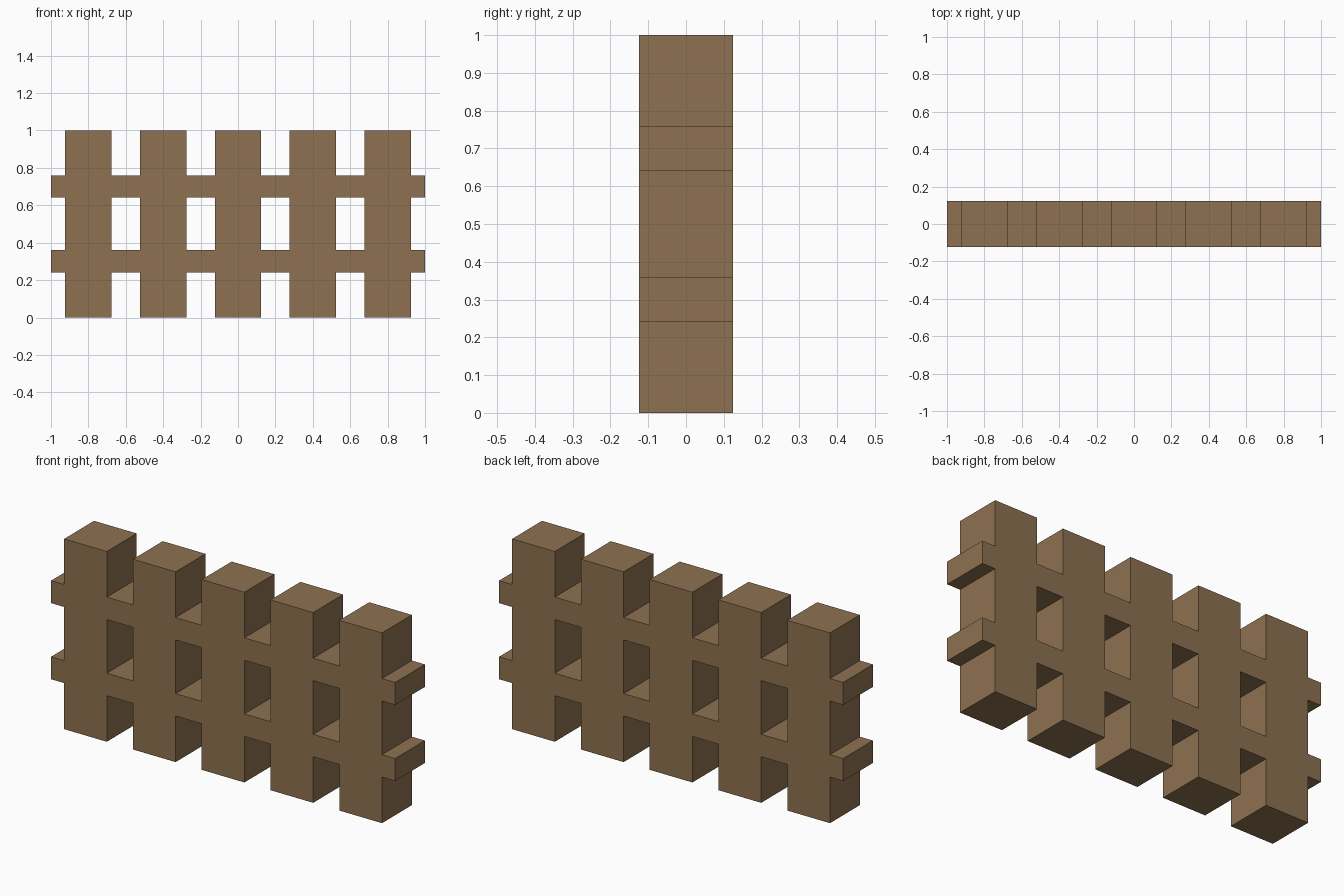
import bpy, bmesh

if "Cube" in bpy.data.objects:
    bpy.data.objects.remove(bpy.data.objects["Cube"])

HALF_DEPTH = 0.124
HALF_POST = 0.124
POST_CENTRES = [-0.8, -0.4, 0.0, 0.4, 0.8]
RAILS = [(0.242, 0.36), (0.642, 0.76)]

# Grid lines: odd columns are posts, odd rows are rails
xs = [-1.0] + [c + s * HALF_POST for c in POST_CENTRES for s in (-1, 1)] + [1.0]
zs = [0.0] + [z for rail in RAILS for z in rail] + [1.0]

# Front face of the lattice: keep the cells covered by a post or a rail
bm = bmesh.new()
verts = {}


def corner(i, k):
    if (i, k) not in verts:
        verts[i, k] = bm.verts.new((xs[i], -HALF_DEPTH, zs[k]))
    return verts[i, k]


for i in range(len(xs) - 1):
    for k in range(len(zs) - 1):
        if i % 2 or k % 2:
            bm.faces.new([corner(i, k), corner(i + 1, k),
                          corner(i + 1, k + 1), corner(i, k + 1)])

# Pull the front back to give flush posts and rails one solid thickness
result = bmesh.ops.extrude_face_region(bm, geom=bm.faces[:], use_keep_orig=True)
back = [g for g in result["geom"] if isinstance(g, bmesh.types.BMVert)]
bmesh.ops.translate(bm, verts=back, vec=(0, 2 * HALF_DEPTH, 0))
bmesh.ops.recalc_face_normals(bm, faces=bm.faces[:])

mesh = bpy.data.meshes.new("fence")
bm.to_mesh(mesh)
bm.free()
fence = bpy.data.objects.new("fence", mesh)
bpy.context.collection.objects.link(fence)

# Brown wood
wood = bpy.data.materials.new("wood")
wood.diffuse_color = (0.27, 0.165, 0.082, 1)
wood.use_nodes = True
wood.node_tree.nodes["Principled BSDF"].inputs["Base Color"].default_value = wood.diffuse_color
mesh.materials.append(wood)
